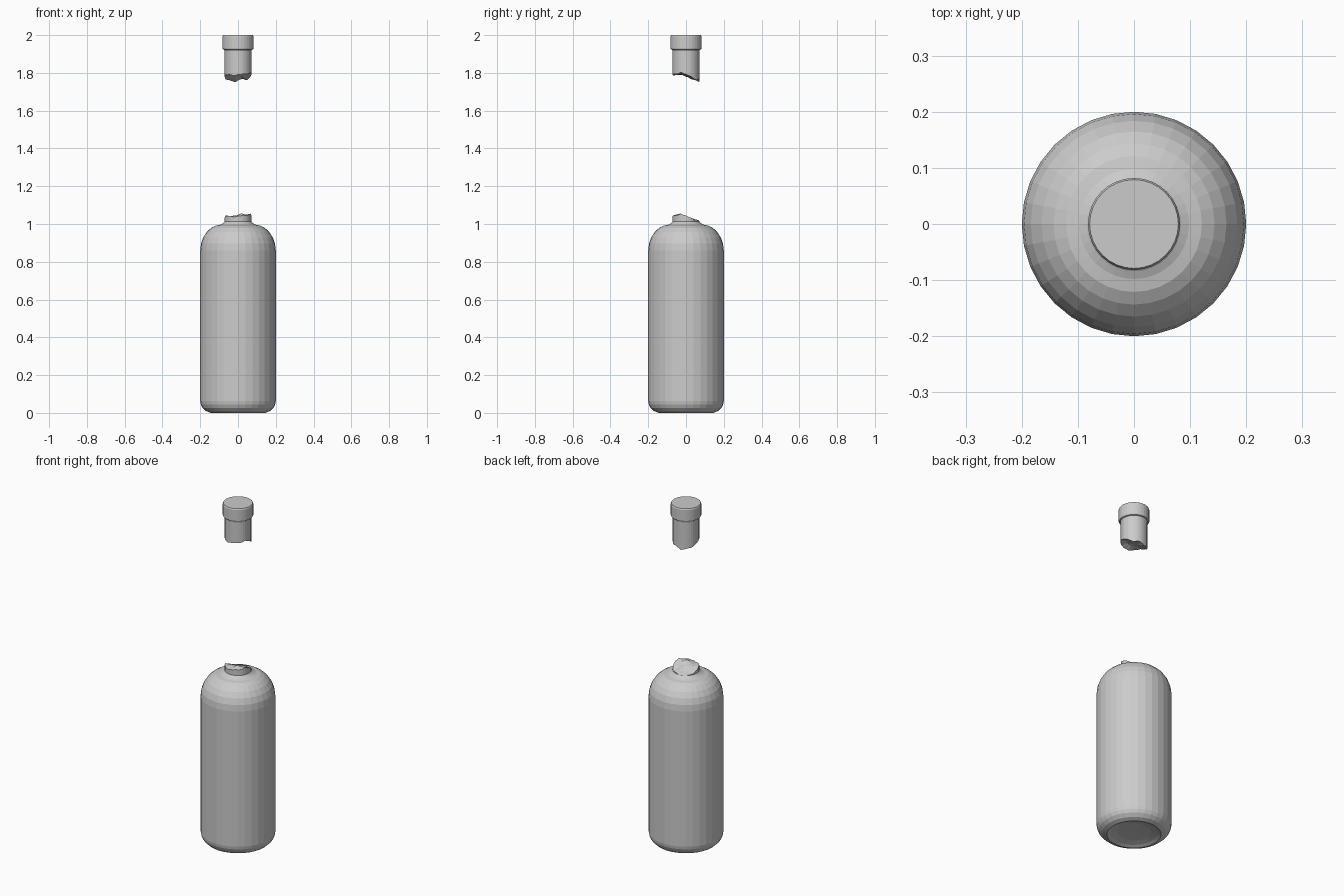
import bpy, bmesh, math, random

if "Cube" in bpy.data.objects:
    bpy.data.objects.remove(bpy.data.objects["Cube"])

SIDES = 32
NECK_R = 0.071
random.seed(4)
jag = [random.uniform(-0.004, 0.004) for _ in range(SIDES)]


def break_height(x, y, k=None):
    """Jagged fracture surface shared by both halves of the neck."""
    # ridge at the front, sloping down toward the back
    if y < -0.03:
        z = 1.05 + (y + 0.03) * 0.25
    else:
        z = 1.05 - (y + 0.03) * 0.40
    z += 0.10 * x + 0.004 * math.sin(x * 95)
    return z + (jag[k] if k is not None else 0)


def ring(bm, r, z):
    pts = []
    for k in range(SIDES):
        a = 2 * math.pi * k / SIDES
        x, y = r * math.cos(a), r * math.sin(a)
        pts.append(bm.verts.new((x, y, z(x, y, k) if callable(z) else z)))
    return pts


def bridge(bm, a, b):
    for k in range(SIDES):
        n = (k + 1) % SIDES
        bm.faces.new((a[k], a[n], b[n], b[k]))


def lathe(name, rings, start, end):
    """Stack rings of (radius, z or height function), closed by centre points."""
    bm = bmesh.new()
    loops = [ring(bm, r, z) for r, z in rings]
    for a, b in zip(loops, loops[1:]):
        bridge(bm, a, b)
    for loop, z in ((loops[0], start), (loops[-1], end)):
        c = bm.verts.new((0, 0, z))
        for k in range(SIDES):
            bm.faces.new((loop[k], loop[(k + 1) % SIDES], c))
    bmesh.ops.recalc_face_normals(bm, faces=bm.faces)
    mesh = bpy.data.meshes.new(name)
    bm.to_mesh(mesh)
    bm.free()
    obj = bpy.data.objects.new(name, mesh)
    bpy.context.collection.objects.link(obj)
    return obj


# Bottle body: dished base, straight wall, domed shoulder, broken neck stub
body = [(0.09, 0.015), (0.125, 0.008), (0.145, 0.0), (0.17, 0.01),
        (0.188, 0.027), (0.197, 0.045), (0.2, 0.062), (0.2, 0.86)]
body += [(0.2 - 0.12 * (1 - math.cos(t)), 0.86 + 0.139 * math.sin(t))
         for t in [math.radians(d) for d in (15, 30, 45, 58, 70)]]
body += [(0.098, 0.995), (0.084, 1.001), (0.075, 1.008), (NECK_R, 1.012),
         (NECK_R, break_height), (NECK_R * 0.5, lambda x, y, k: break_height(x, y))]
lathe("bottle_body", body, 0.017, break_height(0, 0))

# Snapped-off neck top floating above, with a matching fracture and thick lip
LIFT = 0.748
neck = [(NECK_R * 0.5, lambda x, y, k: break_height(x, y) + LIFT),
        (NECK_R, lambda x, y, k: break_height(x, y, k) + LIFT),
        (NECK_R, 1.915), (0.073, 1.922), (0.079, 1.924), (0.082, 1.93),
        (0.082, 1.993), (0.079, 2.0)]
lathe("broken_neck_top", neck, break_height(0, 0) + LIFT, 2.0)
